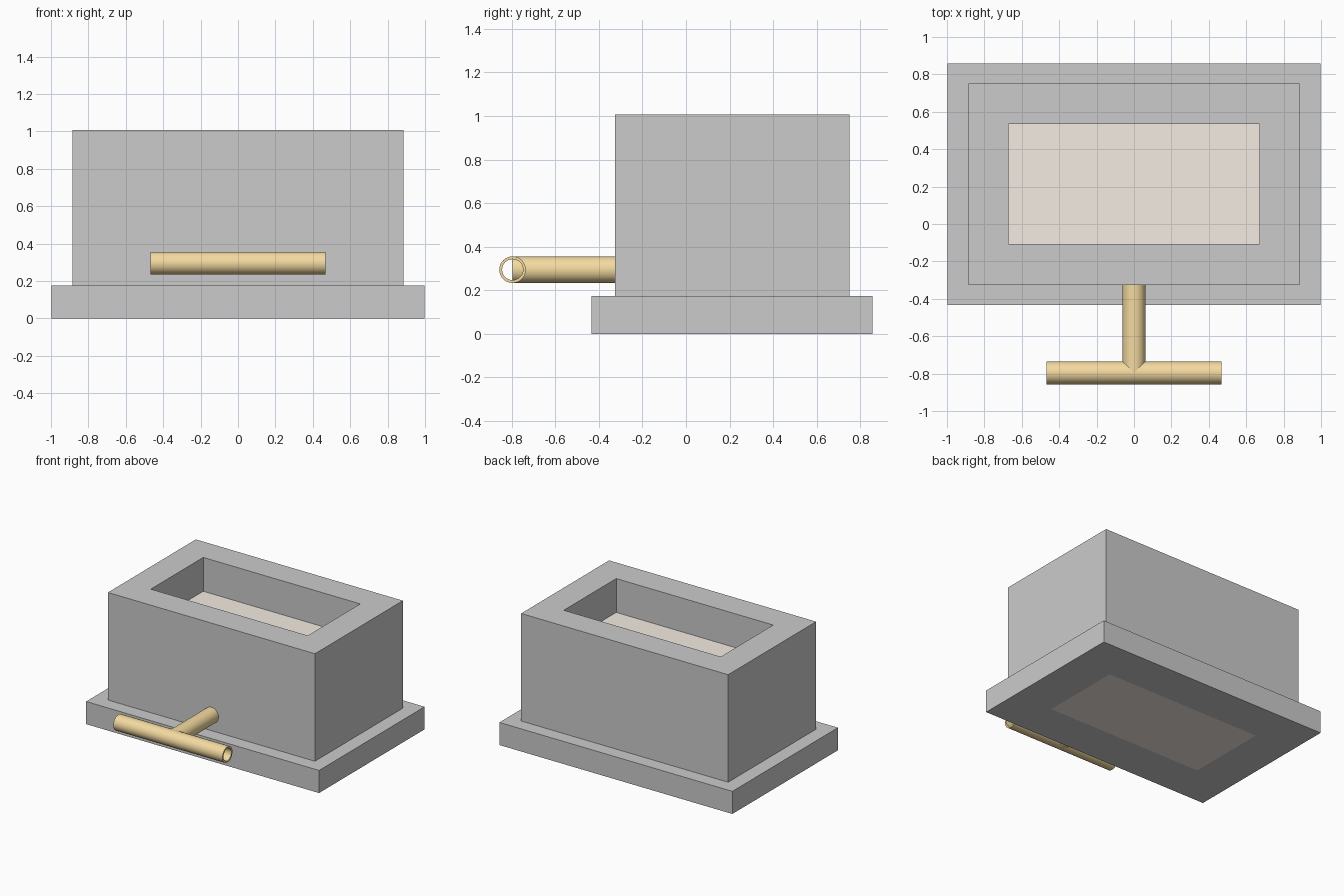
import bpy, bmesh
from math import cos, sin, pi

if "Cube" in bpy.data.objects:
    bpy.data.objects.remove(bpy.data.objects["Cube"])


def finish(name, bm, mat=None, smooth=False):
    bmesh.ops.recalc_face_normals(bm, faces=bm.faces)
    me = bpy.data.meshes.new(name)
    bm.to_mesh(me)
    bm.free()
    ob = bpy.data.objects.new(name, me)
    bpy.context.collection.objects.link(ob)
    if mat:
        me.materials.append(mat)
    if smooth:
        bpy.ops.object.select_all(action='DESELECT')
        bpy.context.view_layer.objects.active = ob
        ob.select_set(True)
        bpy.ops.object.shade_smooth_by_angle()
    return ob


def material(name, color):
    m = bpy.data.materials.new(name)
    m.diffuse_color = (*color, 1)
    m.use_nodes = True
    m.node_tree.nodes["Principled BSDF"].inputs["Base Color"].default_value = m.diffuse_color
    return m


def hollow(bm, outer, inner):
    """Closed ring solid from (bottom, top) pairs of matching loops."""
    loops = [[bm.verts.new(p) for p in loop]
             for loop in (outer[0], outer[1], inner[1], inner[0])]
    n = len(loops[0])
    for k in range(4):
        a, b = loops[k], loops[(k + 1) % 4]
        for i in range(n):
            j = (i + 1) % n
            bm.faces.new((a[i], a[j], b[j], b[i]))


def rect(hx, y0, y1, z):
    return [(-hx, y0, z), (hx, y0, z), (hx, y1, z), (-hx, y1, z)]


def frame(name, hx, y0, y1, z0, z1):
    bm = bmesh.new()
    hollow(bm, [rect(hx, y0, y1, z) for z in (z0, z1)],
           [rect(*HOLE, z) for z in (z0, z1)])
    return finish(name, bm)


def tube(name, axis, a, b, r_out, r_in, mat, n=32):
    def ring(r, t):
        pts = [(r * cos(2 * pi * i / n), r * sin(2 * pi * i / n)) for i in range(n)]
        if axis == 'X':
            return [(t, PIPE_Y + u, PIPE_Z + v) for u, v in pts]
        return [(u, t, PIPE_Z + v) for u, v in pts]
    bm = bmesh.new()
    hollow(bm, [ring(r_out, t) for t in (a, b)], [ring(r_in, t) for t in (a, b)])
    return finish(name, bm, mat, True)


HOLE = (0.672, -0.107, 0.535)
PIPE_Y, PIPE_Z = -0.796, 0.295
tan = material("tan", (0.9, 0.7, 0.35))
beige = material("beige", (0.9, 0.84, 0.76))

# Stepped block with a rectangular shaft through it
frame("base_slab", 0.997, -0.433, 0.857, 0.0, 0.175)
frame("main_block", 0.886, -0.325, 0.75, 0.175, 1.007)

# Filling that forms the recessed floor
bm = bmesh.new()
low, top = [[bm.verts.new(p) for p in rect(*HOLE, z)] for z in (0.0, 0.745)]
bm.faces.new(low)
bm.faces.new(top)
for i in range(4):
    j = (i + 1) % 4
    bm.faces.new((low[i], low[j], top[j], top[i]))
finish("recessed_floor", bm, beige)

# T-shaped pipe at the front
tube("cross_pipe", 'X', -0.467, 0.467, 0.061, 0.048, tan)
tube("stem_pipe", 'Y', PIPE_Y, -0.325, 0.061, 0.048, tan)
